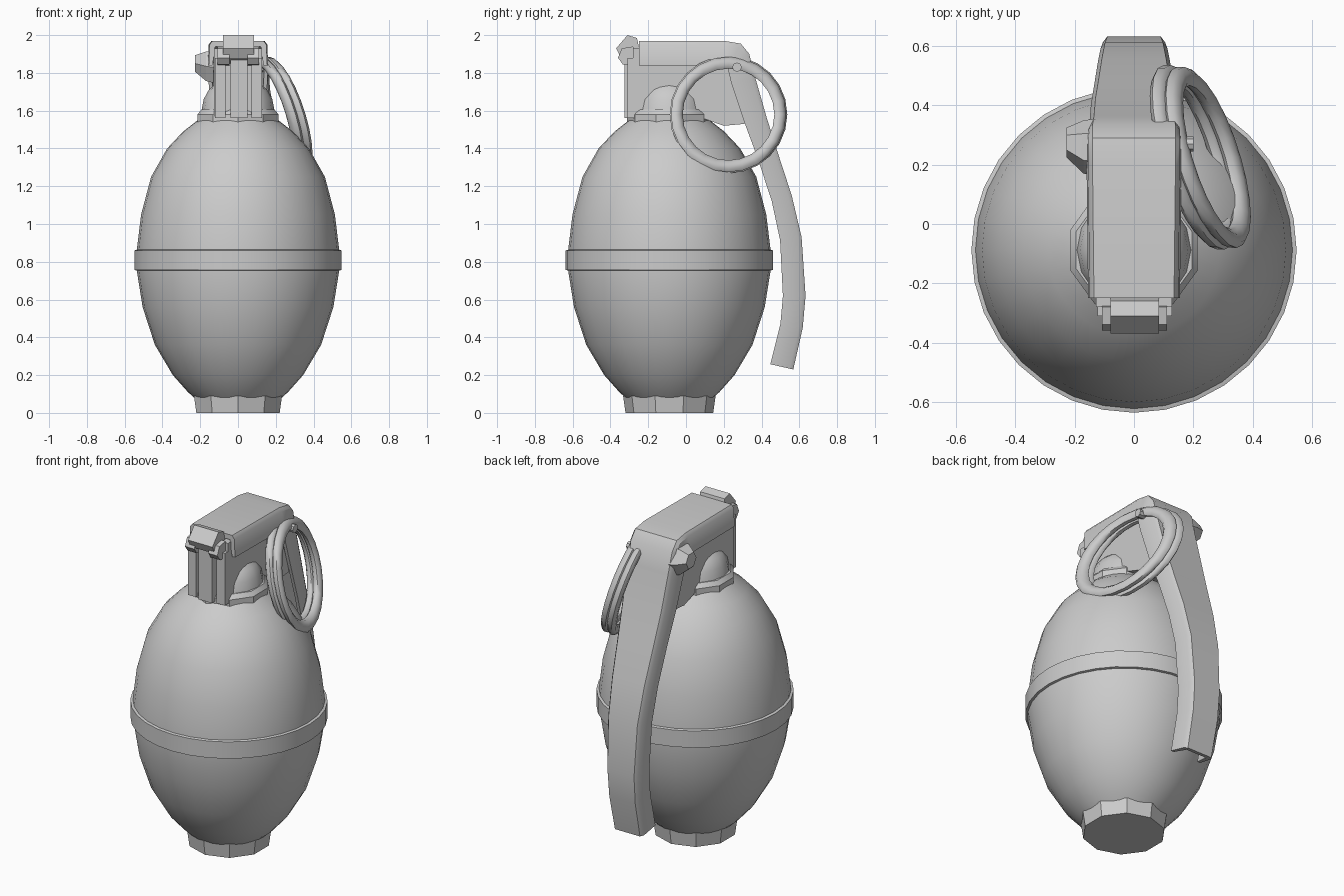
import bpy, bmesh, math
from mathutils import Vector

if "Cube" in bpy.data.objects:
    bpy.data.objects.remove(bpy.data.objects["Cube"])

CY = -0.088  # y of the body axis
grey = bpy.data.materials.new("plain grey")
grey.diffuse_color = (0.6, 0.6, 0.6, 1)
grey.use_nodes = True
grey.node_tree.nodes["Principled BSDF"].inputs["Base Color"].default_value = grey.diffuse_color


def finish(name, bm, angle=30):
    bmesh.ops.recalc_face_normals(bm, faces=bm.faces)
    me = bpy.data.meshes.new(name)
    bm.to_mesh(me)
    bm.free()
    me.materials.append(grey)
    me.shade_smooth()
    me.set_sharp_from_angle(angle=math.radians(angle))
    ob = bpy.data.objects.new(name, me)
    bpy.context.collection.objects.link(ob)
    return ob


def skin(name, loops, closed=False, angle=30):
    """Join equal-sized point loops into a tube, capped unless closed."""
    bm = bmesh.new()
    rows = [[bm.verts.new(p) for p in loop] for loop in loops]
    n = len(rows[0])
    for i in range(len(rows) if closed else len(rows) - 1):
        a, b = rows[i], rows[(i + 1) % len(rows)]
        for j in range(n):
            k = (j + 1) % n
            bm.faces.new((a[j], a[k], b[k], b[j]))
    if not closed:
        bm.faces.new(rows[0])
        bm.faces.new(rows[-1])
    return finish(name, bm, angle)


def lathe(name, profile, sides, turn=0.0, angle=30):
    step = math.tau / sides
    return skin(name, [[(r * math.cos(step * (i + turn)), CY + r * math.sin(step * (i + turn)), z)
                        for i in range(sides)] for r, z in profile], angle=angle)


def prism(name, yz, x0, x1):
    return skin(name, [[(x, y, z) for y, z in yz] for x in (x0, x1)], angle=20)


def rect(y0, y1, z0, z1):
    return [(y0, z0), (y1, z0), (y1, z1), (y0, z1)]


# Egg-shaped body, seam band, foot
lathe("body", [(.22, .07), (.265, .11), (.345, .2), (.44, .36), (.505, .56), (.537, .76),
               (.535, .87), (.513, 1.05), (.46, 1.25), (.375, 1.4), (.29, 1.49), (.2, 1.56)], 32)
lathe("seam_band", [(.53, .752), (.549, .757), (.549, .86), (.53, .866)], 32)
lathe("foot", [(.232, 0), (.245, .09)], 10, .5)

# Neck collar and rounded neck that bulges out of the fuse block
lathe("neck_collar", [(.225, 1.535), (.225, 1.58), (.205, 1.605)], 10, .5)
lathe("neck", [(.195, 1.59), (.182, 1.66), (.155, 1.71), (.12, 1.74)], 16, angle=40)

# Fuse block with vertical ribs at the front
prism("fuse_block", [(-.28, 1.57), (.06, 1.57), (.2, 1.52), (.31, 1.53), (.28, 1.77),
                     (.26, 1.93), (-.28, 1.93)], -.128, .128)
for i, (x, w, y) in enumerate([(-.095, .028, -.31), (.005, .046, -.325), (.1, .028, -.31)]):
    prism(f"front_rib_{i + 1}", rect(y, -.27, 1.56, 1.88), x - w, x + w)

# Hinge catch at the front of the lever, with a lug on each side
prism("hinge_catch", [(-.37, 1.93), (-.31, 2.0), (-.26, 1.985), (-.245, 1.92),
                      (-.29, 1.85), (-.345, 1.88)], -.08, .085)
for side, a, b in (("left", -.108, -.045), ("right", .05, .112)):
    prism(f"hinge_lug_{side}", [(-.36, 1.88), (-.34, 1.93), (-.28, 1.94), (-.265, 1.88),
                                (-.29, 1.84), (-.335, 1.845)], a, b)

# Lever: U-shaped channel swept along y, z (with half width and depth)
path = [(-.25, 1.97, .135, .13), (.2, 1.97, .14, .13), (.29, 1.955, .14, .13),
        (.335, 1.9, .14, .13), (.365, 1.78, .135, .13), (.425, 1.57, .13, .12),
        (.485, 1.38, .12, .11), (.56, 1.15, .108, .11), (.612, .93, .098, .115),
        (.633, .62, .09, .12), (.618, .45, .088, .12), (.568, .23, .085, .125)]
loops = []
for i, (y, z, w, d) in enumerate(path):
    p, q = path[max(i - 1, 0)], path[min(i + 1, len(path) - 1)]
    t = Vector((q[0] - p[0], q[1] - p[1])).normalized()
    inward = Vector((t.y, -t.x))
    half = [(w, 0), (w + .015, .02), (w + .02, d), (w, d), (w - .015, .03)]
    section = half + [(-x, k) for x, k in reversed(half)]
    loops.append([(x, y + inward.x * k, z + inward.y * k) for x, k in section])
skin("lever", loops, angle=35)

# Safety pin with its bent end on the left
def cross_bar(name, stations, sides):
    skin(name, [[(x, y + r * math.cos(math.tau * i / sides), z + r * math.sin(math.tau * i / sides))
                 for i in range(sides)] for x, y, z, r in stations], angle=20)


cross_bar("safety_pin", [(-.2, .27, 1.83, .025), (.2, .27, 1.83, .025)], 8)
cross_bar("pin_end", [(-.13, .26, 1.83, .095), (-.17, .26, 1.835, .09), (-.228, .275, 1.85, .05)], 6)

# Split ring of two coils, leaning outward at the bottom and front
for name, shift, major in (("ring_outer_coil", .022, .274), ("ring_inner_coil", -.022, .28)):
    loops = []
    for i in range(24):
        a = math.tau * i / 24
        loop = []
        for j in range(8):
            b = math.tau * (j + .5) / 8
            r = major + .034 * math.cos(b)
            dy, dz = r * math.cos(a), r * math.sin(a)
            loop.append((.225 + shift + .03 * math.sin(b) - .29 * dy - .3 * dz, .225 + dy, 1.58 + dz))
        loops.append(loop)
    skin(name, loops, closed=True, angle=50)
